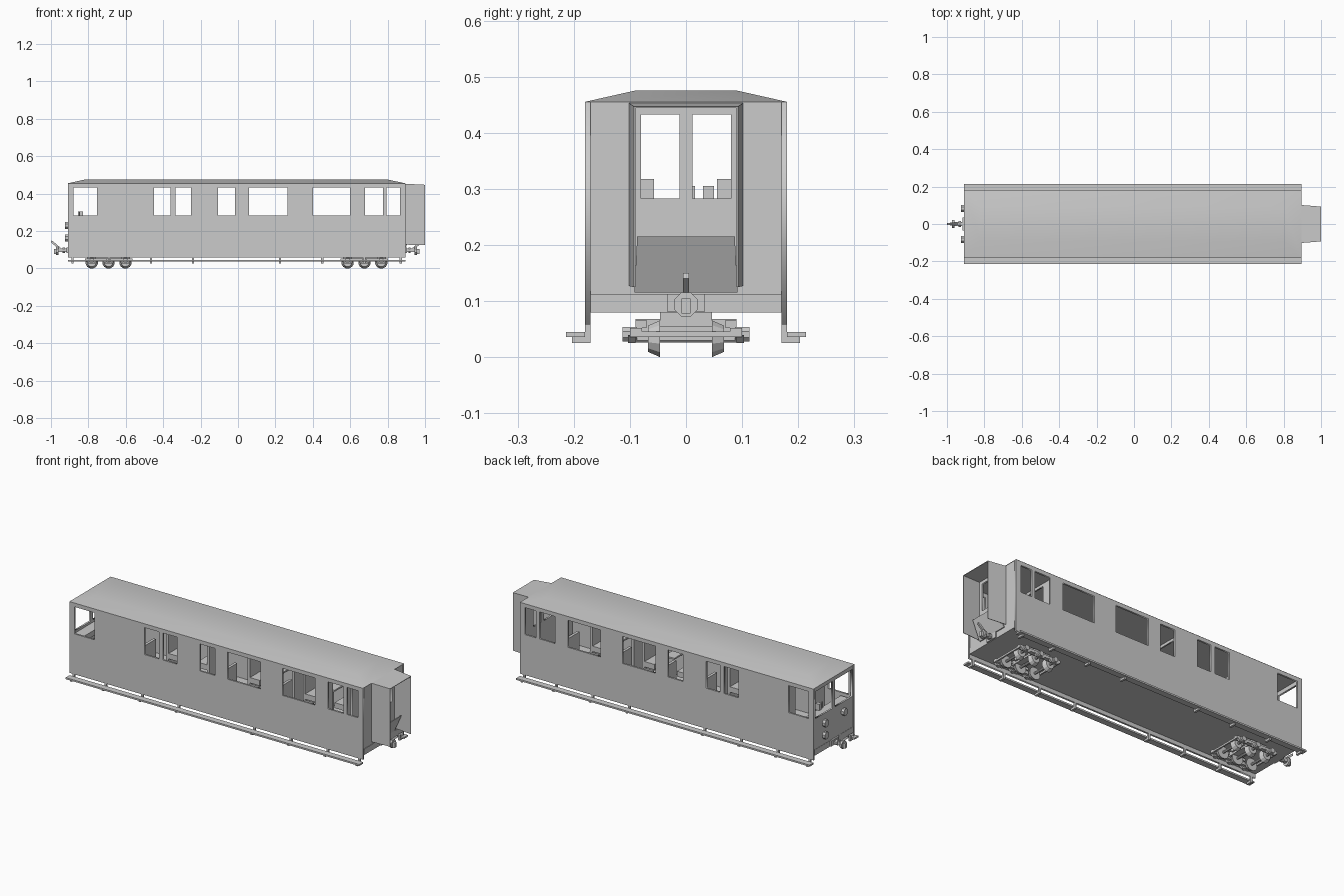
import bpy, bmesh, math
from mathutils import Matrix, Vector

if "Cube" in bpy.data.objects:
    bpy.data.objects.remove(bpy.data.objects["Cube"])

grey = bpy.data.materials.new("plain grey")
grey.diffuse_color = (0.6, 0.6, 0.6, 1)
grey.use_nodes = True
grey.node_tree.nodes["Principled BSDF"].inputs["Base Color"].default_value = grey.diffuse_color


def add(name, mesh):
    ob = bpy.data.objects.new(name, mesh)
    bpy.context.collection.objects.link(ob)
    mesh.materials.clear()
    mesh.materials.append(grey)
    return ob


def from_bm(name, bm):
    bmesh.ops.recalc_face_normals(bm, faces=bm.faces)
    me = bpy.data.meshes.new(name)
    bm.to_mesh(me)
    bm.free()
    return add(name, me)


def box(name, x0, x1, y0, y1, z0, z1):
    bm = bmesh.new()
    bmesh.ops.create_cube(bm, size=1)
    for v in bm.verts:
        v.co = Vector(((x0, x1)[v.co.x > 0], (y0, y1)[v.co.y > 0], (z0, z1)[v.co.z > 0]))
    return from_bm(name, bm)


def prism(name, pts, y0, y1):
    """Extrude an (x, z) profile from y0 to y1."""
    bm = bmesh.new()
    a = [bm.verts.new((x, y0, z)) for x, z in pts]
    b = [bm.verts.new((x, y1, z)) for x, z in pts]
    bm.faces.new(a)
    bm.faces.new(b)
    for i in range(len(a)):
        j = (i + 1) % len(a)
        bm.faces.new((a[i], a[j], b[j], b[i]))
    return from_bm(name, bm)


def cone(name, at, axis, r0, r1, depth, n=12):
    """Round or faceted part; r0 is at the negative end of the axis."""
    bm = bmesh.new()
    rot = Matrix.Rotation(math.pi / 2, 4, 'Y') if axis == 'x' else Matrix.Rotation(-math.pi / 2, 4, 'X')
    m = Matrix.Translation(at) @ rot @ Matrix.Rotation(math.pi / n, 4, 'Z')
    bmesh.ops.create_cone(bm, cap_ends=True, segments=n, radius1=r0, radius2=r1, depth=depth, matrix=m)
    return from_bm(name, bm)


def wall(name, outline, holes, thick, matrix):
    """Panel with rectangular openings, made from a filled curve."""
    cu = bpy.data.curves.new(name, 'CURVE')
    cu.dimensions = '2D'
    cu.fill_mode = 'BOTH'
    cu.extrude = thick / 2
    for u0, u1, v0, v1 in [outline] + holes:
        sp = cu.splines.new('POLY')
        sp.points.add(3)
        for p, (u, v) in zip(sp.points, ((u0, v0), (u1, v0), (u1, v1), (u0, v1))):
            p.co = (u, v, 0, 1)
        sp.use_cyclic_u = True
    tmp = bpy.data.objects.new(name, cu)
    me = bpy.data.meshes.new_from_object(tmp)
    bpy.data.objects.remove(tmp)
    me.transform(matrix)
    return add(name, me)


X0, X1 = -0.91, 0.895
WZ = (0.283, 0.433)

# side walls with window openings
spans = [(-0.88, -0.755), (-0.45, -0.36), (-0.335, -0.25), (-0.107, -0.015),
         (0.06, 0.265), (0.40, 0.60), (0.68, 0.775), (0.795, 0.865)]
upright = Matrix.Rotation(math.pi / 2, 4, 'X')
for s, side in ((-1, "front"), (1, "back")):
    wall(side + "_side_wall", (X0, X1, 0.058, 0.455), [(a, b) + WZ for a, b in spans], 0.01,
         Matrix.Translation((0, s * 0.175, 0)) @ upright)

# end walls: driving end and connecting door end; partitions with a doorway
across = Matrix.Rotation(math.pi / 2, 4, 'Z') @ upright
full = (-0.17, 0.17, 0.113, 0.455)
wall("cab_end_wall", full, [(-0.162, -0.011) + WZ, (0.011, 0.162) + WZ], 0.01,
     Matrix.Translation((X0 + 0.006, 0, 0)) @ across)
wall("door_end_wall", full, [(-0.08, -0.012) + WZ, (0.012, 0.08) + WZ], 0.01,
     Matrix.Translation((X1 - 0.008, 0, 0)) @ across)
for x in (-0.73, -0.18, 0.64):
    wall("partition", full, [(-0.085, 0.085, 0.116, 0.44)], 0.008, Matrix.Translation((x, 0, 0)) @ across)

# floor and roof
box("floor", X0, X1, -0.17, 0.17, 0.08, 0.113)
bm = bmesh.new()
lo = [bm.verts.new(p) for p in ((X0, -.181, .455), (X1, -.181, .455), (X1, .181, .455), (X0, .181, .455))]
hi = [bm.verts.new(p) for p in ((-.82, -.092, .475), (.80, -.092, .475), (.80, .092, .475), (-.82, .092, .475))]
bm.faces.new(lo)
bm.faces.new(hi)
for i in range(4):
    j = (i + 1) % 4
    bm.faces.new((lo[i], lo[j], hi[j], hi[i]))
roof = from_bm("roof", bm)
bpy.context.view_layer.objects.active = roof
roof.select_set(True)
bpy.ops.object.shade_smooth_by_angle(angle=math.radians(30))

# tapered gangway hood: open tunnel without a floor
bm = bmesh.new()
rings = []
for inset in (0, 0.003):
    for x, w, top, bot in ((0.888, 0.102, 0.453, 0.127), (1.0, 0.093, 0.447, 0.125)):
        w, top = w - inset, top - inset
        rings.append([bm.verts.new((x, y, z)) for y, z in ((-w, bot), (-w, top), (w, top), (w, bot))])
o0, o1, i0, i1 = rings
for a, b in ((o0, o1), (o1, i1), (i1, i0), (i0, o0)):
    for k in range(3):
        bm.faces.new((a[k], a[k + 1], b[k + 1], b[k]))
for k in (0, 3):
    bm.faces.new((o0[k], o1[k], i1[k], i0[k]))
from_bm("gangway_hood", bm)

# leaning fall plate in the gangway
plate = prism("fall_plate", [(0.893, 0.115), (0.898, 0.115), (0.945, 0.215), (0.94, 0.215)], -0.092, 0.092)
for v in plate.data.vertices:
    if v.co.z > 0.2:
        v.co.y *= 0.945

# running boards and brackets
for s in (-1, 1):
    box("running_board", X0, X1, *sorted((s * 0.18, s * 0.214)), 0.036, 0.045)
    for x in (-0.885, -0.69, -0.465, -0.24, 0.225, 0.45, 0.675, 0.87):
        box("bracket_post", x - .006, x + .006, *sorted((s * 0.17, s * 0.18)), 0.025, 0.06)
        box("bracket_arm", x - .006, x + .006, *sorted((s * 0.17, s * 0.203)), 0.025, 0.036)

# three-axle bogies
for bx in (-0.692, 0.676):
    box("bogie_bolster", bx - .04, bx + .04, -0.046, 0.046, 0.055, 0.082)
    box("bogie_cross_beam", bx - .03, bx + .03, -0.09, 0.09, 0.045, 0.068)
    for dx in (-0.09, 0, 0.09):
        x = bx + dx
        cone("axle", (x, 0, 0.033), 'y', 0.007, 0.007, 0.2, 8)
        for s in (-1, 1):
            r = (0.024, 0.034) if s < 0 else (0.034, 0.024)
            cone("wheel", (x, s * 0.057, 0.033), 'y', *r, 0.022, 12)
            cone("axle_box", (x, s * 0.1, 0.041), 'y', 0.014, 0.014, 0.026, 8)
            prism("axle_guard", [(x - .036, .040), (x - .02, .025), (x + .02, .025), (x + .036, .040),
                                 (x + .028, .036), (x + .014, .034), (x - .014, .034), (x - .028, .036)],
                  *sorted((s * 0.09, s * 0.103)))
    for s in (-1, 1):
        box("bogie_side_frame", bx - .127, bx + .127, *sorted((s * 0.078, s * 0.1)), 0.036, 0.052)
        box("bogie_spring_beam", bx - .07, bx + .07, *sorted((s * 0.07, s * 0.09)), 0.052, 0.066)
    for dx in (-.127, .119):
        box("bogie_end_beam", bx + dx, bx + dx + .008, -0.09, 0.09, 0.036, 0.046)

# couplers at both ends, mirrored
for s, end in ((-1, X0), (1, X1)):
    def ex(d):
        return end + s * d
    def span(a, b):
        return sorted((ex(a), ex(b)))
    box("coupler_housing", *span(-0.005, 0.008), -0.034, 0.034, 0.082, 0.113)
    box("coupler_shaft", *span(0, 0.055), -0.01, 0.01, 0.087, 0.106)
    cone("coupler_collar", (ex(0.022), 0, 0.097), 'x', 0.016, 0.016, 0.012, 8)
    cone("coupler_head", (ex(0.056), 0, 0.094), 'x', 0.023, 0.023, 0.012, 8)
    prism("coupler_lever", [(ex(0.035), .107), (ex(0.045), .100), (ex(0.09), .140),
                            (ex(0.088), .15), (ex(0.08), .146)], -0.005, 0.005)
    box("coupler_hook", *span(0.06, 0.075), -0.008, 0.008, 0.078, 0.105)

# lamps on the driving end
for y, z in ((0.083, 0.23), (-0.083, 0.23), (0.083, 0.163)):
    cone("lamp", (X0 - .006, y, z), 'x', 0.02, 0.02, 0.018, 8)

# driver's desk and lever
box("driver_desk", -0.9, -0.84, -0.16, 0.16, 0.24, 0.27)
box("desk_box", -0.855, -0.83, 0.03, 0.05, 0.27, 0.305)
box("desk_lever", -0.85, -0.846, 0.012, 0.016, 0.27, 0.305)

# facing seats around the windows, with tables
for back, d in ((0.02, 1), (0.31, -1), (0.36, 1), (0.63, -1), (-0.48, 1), (-0.215, -1)):
    for y0, y1 in ((-0.17, -0.057), (0.055, 0.17)):
        box("seat_back", *sorted((back, back + d * 0.015)), y0, y1, 0.113, 0.318)
        box("seat_cushion", *sorted((back, back + d * 0.075)), y0, y1, 0.165, 0.195)
for x in (0.165, 0.50):
    for y0, y1 in ((-0.17, -0.09), (0.09, 0.17)):
        box("table", x - .03, x + .03, y0, y1, 0.235, 0.243)
